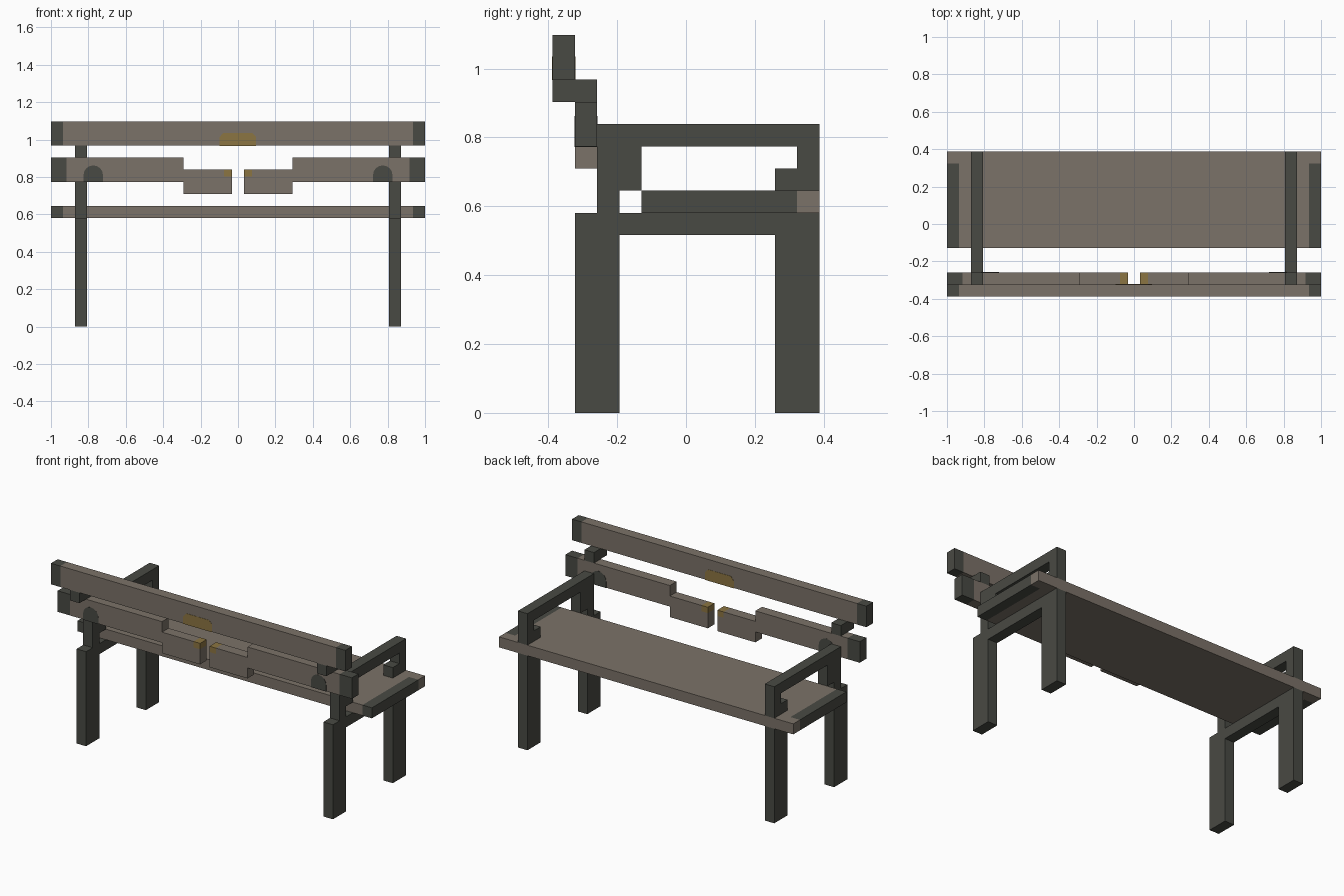
import bpy
import bmesh
import math
from mathutils import Vector

cube = bpy.data.objects.get("Cube")
if cube:
    bpy.data.objects.remove(cube, do_unlink=True)

U = 2 / 31  # the bench is laid out on a grid of this pitch


def material(name, rgb):
    mat = bpy.data.materials.new(name)
    mat.use_nodes = True
    mat.diffuse_color = (*rgb, 1)
    mat.node_tree.nodes["Principled BSDF"].inputs["Base Color"].default_value = (*rgb, 1)
    return mat


WOOD = material("weathered wood", (0.198, 0.168, 0.138))
IRON = material("dark iron", (0.066, 0.068, 0.057))
BRASS = material("aged brass", (0.26, 0.178, 0.054))


def prism(name, outline, start, end, axis, mats, cuts=(), rule=None):
    """Extrude an outline along x or y, cut it by planes and colour its faces."""
    bm = bmesh.new()
    if axis == "x":
        verts = [bm.verts.new((start, a, b)) for a, b in outline]
        step = Vector((end - start, 0, 0))
    else:
        verts = [bm.verts.new((a, start, b)) for a, b in outline]
        step = Vector((0, end - start, 0))
    face = bm.faces.new(verts)
    grown = bmesh.ops.extrude_face_region(bm, geom=[face], use_keep_orig=True)
    moved = [g for g in grown["geom"] if isinstance(g, bmesh.types.BMVert)]
    bmesh.ops.translate(bm, verts=moved, vec=step)
    for index, value in cuts:
        normal, point = Vector(), Vector()
        normal[index], point[index] = 1, value
        bmesh.ops.bisect_plane(bm, geom=bm.verts[:] + bm.edges[:] + bm.faces[:],
                               plane_co=point, plane_no=normal)
    bmesh.ops.recalc_face_normals(bm, faces=bm.faces[:])
    if rule:
        for f in bm.faces:
            f.material_index = rule(f.calc_center_median())
    mesh = bpy.data.meshes.new(name)
    bm.to_mesh(mesh)
    bm.free()
    for mat in mats:
        mesh.materials.append(mat)
    obj = bpy.data.objects.new(name, mesh)
    bpy.context.collection.objects.link(obj)
    return obj


def rect(a0, a1, b0, b1):
    return [(a0, b0), (a1, b0), (a1, b1), (a0, b1)]


def grid(points, flip=1):
    return [(a * U * flip, b * U) for a, b in points]


HALF = 15.5 * U
CAP = 0.936       # where the dark end caps begin
RAIL_CAP = 0.917
SKIN = 0.0015     # how far painted plates stand proud

# Seat board with dark ends that stop short of the long edge
prism("seat", rect(-HALF, HALF, 9 * U, 10 * U), -2 * U, 6 * U, "y", [WOOD, IRON],
      [(0, -CAP), (0, CAP), (1, 5 * U)],
      lambda c: int(abs(c.x) > CAP and c.y < 5 * U))

# Top rail of the backrest with dark ends
prism("top_rail", rect(-HALF, HALF, 15 * U, 17 * U), -6 * U, -5 * U, "y", [WOOD, IRON],
      [(0, -CAP), (0, CAP)], lambda c: int(abs(c.x) > CAP))

# Brass badge on both faces of the top rail
badge = [(-0.1, 15 * U - SKIN), (0.095, 15 * U - SKIN), (0.095, 1.015),
         (0.075, 1.035), (-0.08, 1.035), (-0.1, 1.01)]
prism("rail_badge", badge, -6 * U - SKIN, -5 * U + SKIN, "y", [BRASS])

# Side frame: two legs, cross bar, back post, armrest and hooked arm support
FRAME = [(-5, 0), (-3, 0), (-3, 8), (4, 8), (4, 0), (6, 0), (6, 9), (-3, 9),
         (-3, 10), (-2, 10), (-2, 12), (5, 12), (5, 11), (4, 11), (4, 10),
         (6, 10), (6, 13), (-4, 13), (-4, 9), (-5, 9)]

# Stepped half of the broken middle rail
HALF_RAIL = [(0.5, 11), (4.5, 11), (4.5, 12), (15.5, 12), (15.5, 14),
             (4.5, 14), (4.5, 13), (0.5, 13)]
TIP_X, TIP_Z = 0.075, 0.803


def rail_colour(c):
    if abs(c.x) > RAIL_CAP:
        return 1
    return 2 if abs(c.x) < TIP_X and c.z > TIP_Z else 0


for side, label in ((1, "left"), (-1, "right")):
    inner, outer = side * 12.5 * U, side * 13.5 * U
    prism(label + "_side_frame", grid(FRAME), inner, outer, "x", [IRON])
    prism(label + "_rail_bracket", grid(rect(-6, -4, 14, 15)), inner, outer, "x", [IRON])
    prism(label + "_middle_rail", grid(HALF_RAIL, side), -5 * U, -4 * U, "y",
          [WOOD, IRON, BRASS],
          [(0, side * RAIL_CAP), (0, side * TIP_X), (2, TIP_Z)], rail_colour)

    # Arched iron plate on both faces of the middle rail
    radius, centre = 0.052, side * 0.774
    arch = [(centre + radius * math.cos(t * math.pi / 8),
             0.81 + radius * math.sin(t * math.pi / 8)) for t in range(9)]
    arch += [(centre - radius, 12 * U - SKIN), (centre + radius, 12 * U - SKIN)]
    prism(label + "_arch_plate", arch, -5 * U - SKIN, -4 * U + SKIN, "y", [IRON])
